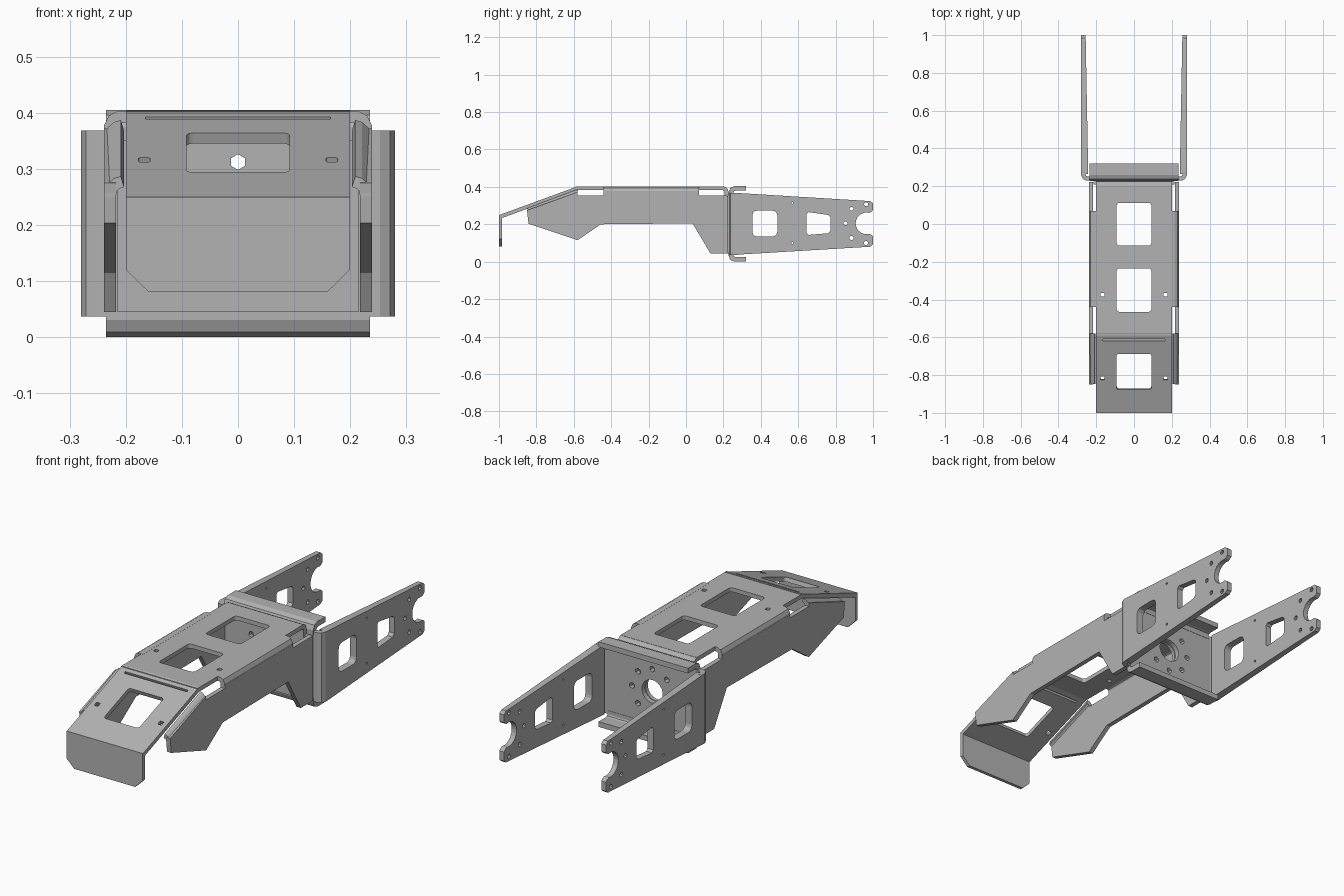
import bpy, bmesh, math
from mathutils import Matrix, Vector

if "Cube" in bpy.data.objects:
    bpy.data.objects.remove(bpy.data.objects["Cube"])

mat = bpy.data.materials.new("plain grey metal")
mat.diffuse_color = (0.45, 0.45, 0.45, 1)
mat.use_nodes = True
mat.node_tree.nodes["Principled BSDF"].inputs["Base Color"].default_value = mat.diffuse_color
X, Y, Z = Vector((1, 0, 0)), Vector((0, 1, 0)), Vector((0, 0, 1))


def plate(name, loops, thick, origin, u, v, w, mirror=False):
    """Flat sheet: first loop is the outline, the others are holes.
    Outline lies in the u,v plane, thickness is centred along w."""
    cu = bpy.data.curves.new(name, 'CURVE')
    cu.dimensions, cu.fill_mode, cu.extrude = '2D', 'BOTH', thick / 2
    for pts in loops:
        sp = cu.splines.new('POLY')
        sp.points.add(len(pts) - 1)
        for p, q in zip(sp.points, pts):
            p.co = (q[0], q[1], 0, 1)
        sp.use_cyclic_u = True
    tmp = bpy.data.objects.new(name + "_tmp", cu)
    bpy.context.collection.objects.link(tmp)
    dg = bpy.context.evaluated_depsgraph_get()
    me = bpy.data.meshes.new_from_object(tmp.evaluated_get(dg))
    bpy.data.objects.remove(tmp)
    m = Matrix((u, v, w)).transposed().to_4x4()
    m.translation = origin
    me.transform(m)
    bm = bmesh.new()
    bm.from_mesh(me)
    bmesh.ops.remove_doubles(bm, verts=bm.verts, dist=1e-5)
    bmesh.ops.recalc_face_normals(bm, faces=bm.faces)
    for f in bm.faces:
        f.smooth = False
    bm.to_mesh(me)
    bm.free()
    me.materials.clear()
    me.materials.append(mat)
    ob = bpy.data.objects.new(name, me)
    bpy.context.collection.objects.link(ob)
    if mirror:
        ob.modifiers.new("Mirror", 'MIRROR').use_mirror_merge = False
    return ob


def circle(cx, cy, r, n=16):
    return [(cx + r * math.cos(2 * math.pi * i / n + math.pi / n),
             cy + r * math.sin(2 * math.pi * i / n + math.pi / n)) for i in range(n)]


def rrect(x0, x1, y0, y1, r):
    pts = []
    for cx, cy, a in ((x1 - r, y1 - r, 0), (x0 + r, y1 - r, 90),
                      (x0 + r, y0 + r, 180), (x1 - r, y0 + r, 270)):
        pts += [(cx + r * math.cos(math.radians(a + d)),
                 cy + r * math.sin(math.radians(a + d))) for d in (0, 30, 60, 90)]
    return pts


def strip(path, t):
    """Outline of a bent sheet following a centre path, with thickness t."""
    path = [Vector(p) for p in path]
    a, b = [], []
    for i, p in enumerate(path):
        d0 = (p - path[max(i - 1, 0)]).normalized()
        d1 = (path[min(i + 1, len(path) - 1)] - p).normalized()
        d = (d0 + d1).normalized()
        n = Vector((-d.y, d.x))
        k = t / 2 / max(d.dot(d1 if d1.length else d0), 0.5)
        a.append(p + n * k)
        b.append(p - n * k)
    return a + b[::-1]


# ---- rear fork: web, flanges, corner bends and two arms
def bolt_ring(r, a0):
    return [circle(r * math.cos(math.radians(a0 + 45 * i)),
                   0.205 + r * math.sin(math.radians(a0 + 45 * i)), 0.014, 6) for i in range(8)]


web = [(-.24, .037), (.24, .037), (.24, .368), (-.24, .368)]
plate("fork_web", [web, circle(0, .205, .055, 20)] + bolt_ring(.107, 90),
      .022, (0, .241, 0), X, Z, Y)
for name, zc, s in (("fork_top_flange", .392, 1), ("fork_bottom_flange", .013, -1)):
    prof = strip([(.241, zc - s * .04), (.241, zc - s * .02), (.247, zc - s * .006),
                  (.262, zc), (.32, zc)], .025)
    plate(name, [prof], .47, (0, 0, 0), Y, Z, X)
plate("fork_corner_bend", [strip([(.225, .241), (.25, .241), (.262, .247),
                                  (.268, .26), (.268, .28)], .023)],
      .331, (0, 0, .2025), X, Y, Z, True)

notch = [(.965 + .058 * math.cos(math.radians(a)), .205 + .058 * math.sin(math.radians(a)))
         for a in range(75, 286, 15)]
arm = [(.265, .368), (.985, .324), (1, .312), (1, .275), (.99, .266)] + notch + \
      [(.99, .144), (1, .135), (1, .092), (.985, .08), (.265, .037)]
window = [(.655, .265), (.76, .25), (.772, .24), (.772, .165), (.76, .152),
          (.655, .143), (.645, .153), (.645, .255)]
small = [circle(y, z, .011, 8) for y, z in
         ((.885, .283), (.885, .127), (.853, .205), (.963, .307), (.963, .1))]
small += [circle(.568, z, .006, 6) for z in (.315, .1)]
ob = plate("fork_arm", [arm, rrect(.355, .488, .135, .273, .025), window] + small,
           .024, (.268, 0, 0), Y, Z, X, True)
for vtx in ob.data.vertices:  # inner face tapers thicker toward the web
    if vtx.co.x < .268:
        vtx.co.x -= .014 * (1 - vtx.co.y) / .75

# ---- main arm: top sheet, rear end plate, sloped nose and lip
T = .02
plate("top_sheet", [[(-.2, -.59), (.2, -.59), (.2, .205), (-.2, .205)],
                    rrect(-.092, .092, -.115, .112, .015),
                    rrect(-.092, .092, -.465, -.235, .015)] +
      [rrect(s * .167 - .01, s * .167 + .01, -.385, -.365, .003) for s in (-1, 1)],
      T, (0, 0, .392), X, Y, Z)
plate("rear_bend", [strip([(.2, .392), (.209, .389), (.215, .383), (.217, .37), (.217, .34)], T)],
      .4, (0, 0, 0), Y, Z, X)
end = [(-.215, .045), (.215, .045), (.215, .35), (-.215, .35)]
plate("main_end_plate", [end, circle(0, .205, .055, 20)] + bolt_ring(.107, 90),
      .018, (0, .217, 0), X, Z, Y)

slope = Vector((0, .415, .152)).normalized()
normal = X.cross(slope)
k = 1 / slope.y


def sy(y):
    return (y + 1) * k


plate("sloped_nose", [[(-.2, 0), (.2, 0), (.2, sy(-.58)), (-.2, sy(-.58))],
                      rrect(-.092, .092, sy(-.88), sy(-.69), .012),
                      [(-.165, sy(-.622)), (.165, sy(-.622)), (.165, sy(-.612)), (-.165, sy(-.612))]] +
      [rrect(s * .167 - .01, s * .167 + .01, sy(-.83), sy(-.81), .003) for s in (-1, 1)],
      T, Vector((0, -.997, .25)) - normal * T / 2, X, slope, normal)
plate("nose_lip", [[(-.2, .25), (-.2, .12), (-.16, .081), (.16, .081), (.2, .12), (.2, .25)]],
      .016, (0, -.992, 0), X, Z, Y)

# ---- side cheeks with the tabs that fold onto the top and nose
cheek = [(-.85, .275), (-.842, .203), (-.58, .115), (-.455, .2), (.035, .205),
         (.13, .045), (.222, .045), (.222, .353), (.07, .353), (.07, .37),
         (-.44, .37), (-.44, .355), (-.58, .355), (-.58, .372)]
plate("side_cheek", [cheek], .022, (.228, 0, 0), Y, Z, X, True)
fold = [(.19, .392), (.212, .392), (.222, .387), (.228, .375), (.228, .35)]
plate("top_side_tab", [strip(fold, .021)], .51, (0, -.185, 0), X, Z, Y, True)
nose_fold = [(.206, -.003), (.216, -.006), (.225, -.014), (.228, -.03)]
plate("nose_side_tab", [strip(nose_fold, .02)], .268, (0, -.714, .33),
      X, Z, Vector((0, 1, .375)), True)
